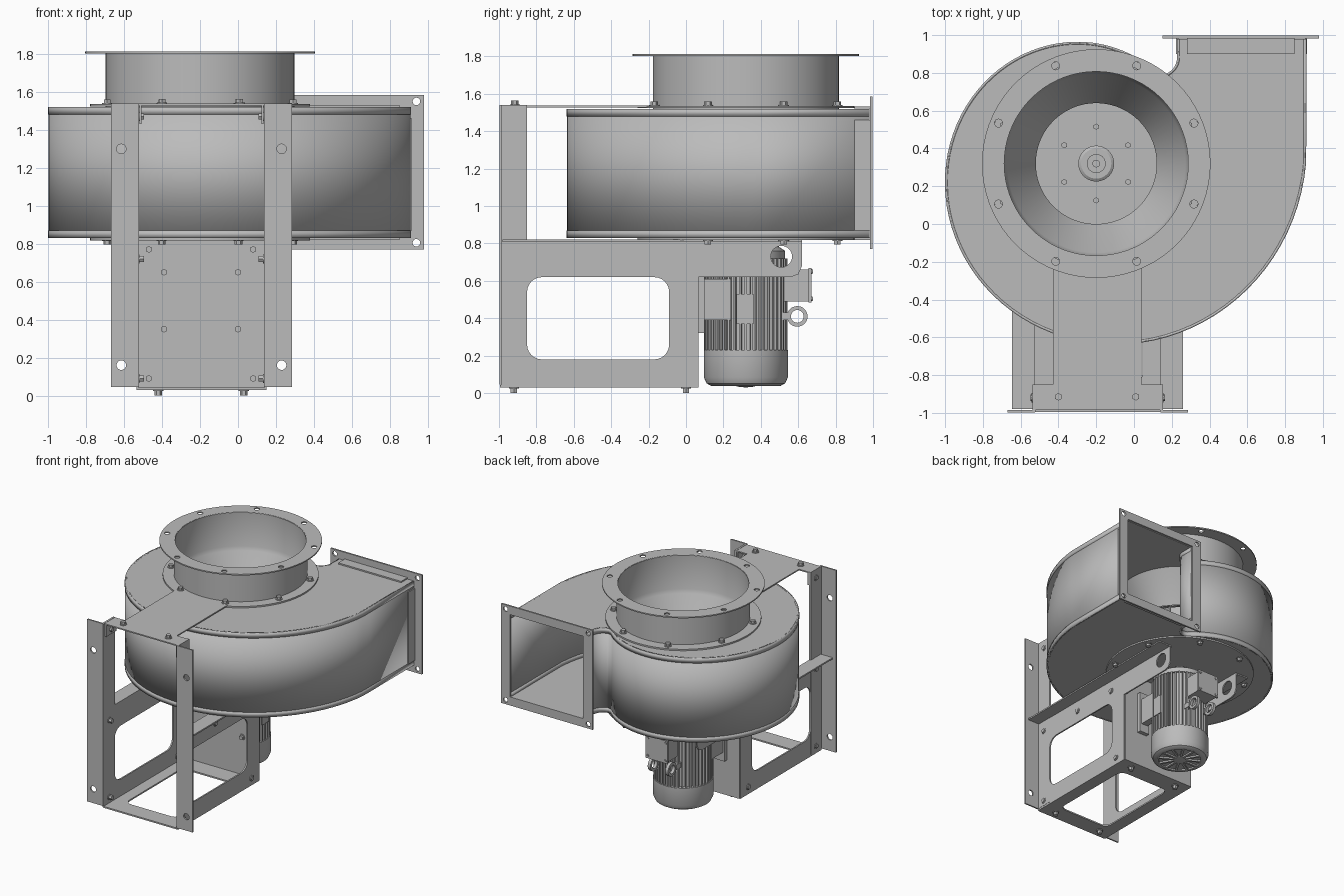
import bpy, bmesh
from math import sin, cos, pi, radians
from mathutils import Matrix, Vector

cube = bpy.data.objects.get("Cube")
if cube:
    bpy.data.objects.remove(cube)

CX, CY = -0.2, 0.32          # fan axis
Z0, Z1 = 0.83, 1.52          # housing bottom and top

grey = bpy.data.materials.new("painted_grey")
grey.use_nodes = True
grey.diffuse_color = (0.5, 0.5, 0.5, 1)
grey.node_tree.nodes["Principled BSDF"].inputs["Base Color"].default_value = (0.5, 0.5, 0.5, 1)


def finish(name, bm, smooth=True):
    bmesh.ops.remove_doubles(bm, verts=bm.verts, dist=0.0002)
    bmesh.ops.recalc_face_normals(bm, faces=bm.faces)
    me = bpy.data.meshes.new(name)
    bm.to_mesh(me)
    bm.free()
    me.materials.append(grey)
    ob = bpy.data.objects.new(name, me)
    bpy.context.collection.objects.link(ob)
    if smooth:
        bpy.ops.object.select_all(action='DESELECT')
        bpy.context.view_layer.objects.active = ob
        ob.select_set(True)
        bpy.ops.object.shade_smooth_by_angle(angle=radians(32))
    return ob


def circle(u, v, r, n=48):
    return [(u + r * cos(2 * pi * i / n), v + r * sin(2 * pi * i / n)) for i in range(n)]


def rrect(u0, v0, u1, v1, r=0.0, n=6):
    if r == 0:
        return [(u0, v0), (u1, v0), (u1, v1), (u0, v1)]
    pts = []
    for k, (u, v) in enumerate([(u1 - r, v1 - r), (u0 + r, v1 - r), (u0 + r, v0 + r), (u1 - r, v0 + r)]):
        for i in range(n + 1):
            a = (k + i / n) * pi / 2
            pts.append((u + r * cos(a), v + r * sin(a)))
    return pts


AXES = {'z': ((1, 0, 0), (0, 1, 0), (0, 0, 1)),
        'y': ((1, 0, 0), (0, 0, 1), (0, -1, 0)),
        'x': ((0, 1, 0), (0, 0, 1), (1, 0, 0))}


def plate(name, axis, at, t, *loops):
    """Sheet with outline loops[0] and holes loops[1:], centred at 'at' along axis."""
    cu = bpy.data.curves.new(name, 'CURVE')
    cu.dimensions, cu.fill_mode, cu.extrude = '2D', 'BOTH', t / 2
    for loop in loops:
        sp = cu.splines.new('POLY')
        sp.points.add(len(loop) - 1)
        for p, (u, v) in zip(sp.points, loop):
            p.co = (u, v, 0, 1)
        sp.use_cyclic_u = True
    tmp = bpy.data.objects.new(name + "_outline", cu)
    bpy.context.collection.objects.link(tmp)
    me = tmp.evaluated_get(bpy.context.evaluated_depsgraph_get()).to_mesh()
    bm = bmesh.new()
    bm.from_mesh(me)
    bpy.data.objects.remove(tmp)
    u, v, w = (Vector(a) for a in AXES[axis])
    m = Matrix((u, v, w)).transposed().to_4x4()
    m.translation = Vector([abs(c) * at for c in w])
    bm.transform(m)
    return finish(name, bm)


def box(name, lo, hi):
    bm = bmesh.new()
    size = [b - a for a, b in zip(lo, hi)]
    mid = [(a + b) / 2 for a, b in zip(lo, hi)]
    bmesh.ops.create_cube(bm, size=1, matrix=Matrix.Translation(mid) @ Matrix.Diagonal((*size, 1)))
    return finish(name, bm, False)


def lathe(name, profile, n=72, closed=False):
    bm = bmesh.new()
    vs = [bm.verts.new((CX + r, CY, z)) for r, z in profile]
    pairs = list(zip(vs, vs[1:] + vs[:1])) if closed else list(zip(vs, vs[1:]))
    es = [bm.edges.new(p) for p in pairs]
    bmesh.ops.spin(bm, geom=vs + es, cent=(CX, CY, 0), axis=(0, 0, 1), angle=2 * pi, steps=n)
    return finish(name, bm)


def bolts(name, axis, spots, r=0.02, h=0.025):
    """Hex heads with washers centred on the given spots."""
    bm = bmesh.new()
    rot = Vector((0, 0, 1)).rotation_difference(Vector(axis)).to_matrix().to_4x4()
    for s in spots:
        for seg, rad, hh in ((6, r, h), (16, r * 1.35, 0.006)):
            m = Matrix.Translation(Vector(s) + Vector(axis) * hh / 2) @ rot
            bmesh.ops.create_cone(bm, cap_ends=True, segments=seg, radius1=rad, radius2=rad, depth=hh, matrix=m)
    return finish(name, bm, False)


def ring_spots(r, z, n, start):
    return [(CX + r * cos(start + 2 * pi * i / n), CY + r * sin(start + 2 * pi * i / n), z) for i in range(n)]


# Scroll housing: spiral, straight outlet wall, rounded tongue
scroll = [(0.235, 0.98)]
scroll += [(0.135 + 0.1 * cos(a), 0.882 - 0.1 * sin(a)) for a in [radians(10 * i) for i in range(9)]]
for i in range(56, 364, 4):
    r = 0.63 + 0.158 * (i - 90) / 90
    scroll.append((CX + r * cos(radians(i)), CY + r * sin(radians(i))))
scroll += [(0.905, 0.42), (0.905, 0.98)]


def band(name, z0, z1, t, offset):
    bm = bmesh.new()
    lo = [bm.verts.new((x, y, z0)) for x, y in scroll]
    hi = [bm.verts.new((x, y, z1)) for x, y in scroll]
    for i in range(len(scroll) - 1):
        bm.faces.new((lo[i], lo[i + 1], hi[i + 1], hi[i]))
    me = finish(name, bm)
    mod = me.modifiers.new("thickness", 'SOLIDIFY')
    mod.thickness, mod.offset = t, offset
    return me


band("scroll_wall", Z0, Z1, 0.008, 0)
for name, z in (("lower_rim", Z0), ("upper_rim", Z1 - 0.04)):
    band(name, z, z + 0.04, 0.014, 0)
plate("housing_top", 'z', Z1 - 0.004, 0.008, scroll, circle(CX, CY, 0.48, 64))
plate("housing_bottom", 'z', Z0 + 0.004, 0.008, scroll)

# Outlet flange with angle legs
plate("outlet_flange", 'y', 0.99, 0.014, rrect(0.15, 0.77, 0.98, 1.585),
      rrect(0.235, 0.84, 0.9, 1.515), *[circle(x, z, 0.02, 16) for x in (0.19, 0.94) for z in (0.805, 1.55)])
for z in (Z0 - 0.005, Z1 + 0.005):
    box("outlet_leg", (0.28, 0.9, z - 0.006), (0.85, 0.985, z + 0.006))
for x in (0.229, 0.911):
    box("outlet_side_leg", (x - 0.006, 0.9, 0.87), (x + 0.006, 0.985, 1.46))

# Inlet collar, cone and flanges
lathe("inlet_collar", [(0.497, 1.81), (0.497, 1.52), (0.48, 1.5), (0.33, 1.24), (0.32, 1.24),
                       (0.472, 1.505), (0.487, 1.535), (0.487, 1.81)], closed=True)
plate("inlet_flange", 'z', 1.807, 0.01, circle(CX, CY, 0.605, 72), circle(CX, CY, 0.49, 72),
      *[circle(x, y, 0.021, 16) for x, y, z in ring_spots(0.56, 0, 8, pi / 8)])
plate("inlet_base_ring", 'z', 1.53, 0.012, circle(CX, CY, 0.58, 72), circle(CX, CY, 0.49, 72))
bolts("inlet_bolts", (0, 0, 1), ring_spots(0.53, 1.535, 8, pi / 8))
plate("motor_ring", 'z', 0.824, 0.012, circle(CX, CY, 0.58, 72))
bolts("motor_ring_bolts", (0, 0, -1), ring_spots(0.53, 0.82, 8, pi / 8))

# Impeller
plate("impeller_disc", 'z', 0.9, 0.012, circle(CX, CY, 0.5, 72))
lathe("impeller_shroud", [(0.34, 1.24), (0.5, 1.16), (0.5, 1.15), (0.34, 1.23)], closed=True)
lathe("impeller_hub", [(0, 0.96), (0.02, 0.96), (0.02, 0.945), (0.05, 0.945), (0.05, 0.93), (0.08, 0.93),
                       (0.095, 0.92), (0.095, 0.84), (0, 0.84)], 40)
bolts("hub_bolts", (0, 0, 1), ring_spots(0.195, 0.906, 6, pi / 6), 0.016, 0.02)
bm = bmesh.new()
for i in range(10):
    m = (Matrix.Translation((CX, CY, 1.03)) @ Matrix.Rotation(2 * pi * i / 10, 4, 'Z')
         @ Matrix.Translation((0.42, 0, 0)) @ Matrix.Rotation(radians(35), 4, 'Z') @ Matrix.Diagonal((0.16, 0.008, 0.26, 1)))
    bmesh.ops.create_cube(bm, size=1, matrix=m)
finish("impeller_blades", bm, False)

# Support frame: mirrored side panels, ledges and front columns
FL, FR = -0.53, 0.145
panel = [(-0.99, 0.03), (0.06, 0.03), (0.06, 0.62), (0.56, 0.62), (0.6, 0.635), (0.62, 0.68), (0.62, 0.82), (-0.99, 0.82)]
for side, x, s in (("right", FL, -1), ("left", FR, 1)):
    plate(side + "_side_panel", 'x', x, 0.012, panel, rrect(-0.85, 0.18, -0.09, 0.62, 0.08), circle(0.51, 0.73, 0.057, 32))
    a, b = sorted((x, x + s * 0.115))
    box(side + "_ledge", (a, -0.98, 0.808), (b, 0.62, 0.82))
    a, b = sorted((x - s * 0.005, x + s * 0.14))
    xm = x + s * 0.085
    plate(side + "_column_face", 'y', -0.992, 0.012, rrect(a, 0.045, b, 1.54),
          circle(xm, 1.3, 0.025, 20), circle(xm, 0.16, 0.025, 20))
    box(side + "_column_web", (x - 0.008, -0.995, 0.045), (x + 0.008, -0.85, 1.54))
    bolts(side + "_frame_bolts", (s, 0, 0), [(x + s * 0.006, y, z) for y, z in (
        (-0.92, 0.72), (-0.51, 0.72), (-0.1, 0.72), (-0.92, 0.09), (-0.04, 0.09), (-0.92, 1.47))], 0.018, 0.012)
    bolts(side + "_frame_nuts", (-s, 0, 0), [(x - s * 0.006, y, z) for y, z in (
        (-0.92, 0.72), (-0.1, 0.72), (-0.92, 0.09), (-0.04, 0.09), (-0.92, 1.47))], 0.018, 0.03)
    box(side + "_strap_lip", (x - s * 0.016 - 0.005, -0.98, 1.43), (x - s * 0.016 + 0.005, -0.85, 1.53))
plate("frame_floor", 'z', 0.036, 0.012, rrect(FL, -0.995, FR, 0.06), rrect(-0.43, -0.85, 0.045, -0.1, 0.06))
plate("motor_panel", 'y', 0.06, 0.012, rrect(FL, 0.03, FR, 0.82))
bolts("floor_bolts", (0, 0, -1), [(x, y, 0.03) for x in (-0.42, 0.03) for y in (-0.92, 0.0)], 0.02, 0.03)
bolts("panel_bolts", (0, -1, 0), [(x, 0.054, z) for x in (-0.39, 0.0) for z in (0.35, 0.65)]
      + [(x, 0.054, z) for x in (-0.47, 0.08) for z in (0.09, 0.77)], 0.018, 0.02)

# Top tie strap from columns to inlet
plate("top_strap", 'z', 1.533, 0.01, [(FL, -0.985), (FR, -0.985), (FR, -0.85), (0.04, -0.85), (0.04, -0.19),
                                      (-0.43, -0.19), (-0.43, -0.85), (FL, -0.85)])
bolts("strap_bolts", (0, 0, 1), [(x, -0.915, 1.538) for x in (-0.4, 0.01)])

# Motor: fan cover, finned body, end bell, shaft
lathe("fan_cover", [(0, 0.05), (0.165, 0.05), (0.165, 0.038), (0.185, 0.038), (0.21, 0.052), (0.225, 0.085), (0.225, 0.23), (0, 0.23)])
lathe("motor_body", [(0, 0.22), (0.195, 0.22), (0.195, 0.72), (0.21, 0.72), (0.21, 0.76), (0.15, 0.8), (0.04, 0.8), (0.04, 0.85), (0, 0.85)], 48)
bm = bmesh.new()
for i in range(44):
    m = (Matrix.Translation((CX, CY, 0.475)) @ Matrix.Rotation(2 * pi * i / 44, 4, 'Z')
         @ Matrix.Translation((0.205, 0, 0)) @ Matrix.Diagonal((0.035, 0.012, 0.49, 1)))
    bmesh.ops.create_cube(bm, size=1, matrix=m)
finish("cooling_fins", bm, False)
bm = bmesh.new()
for i in range(12):
    m = (Matrix.Translation((CX, CY, 0.044)) @ Matrix.Rotation(2 * pi * i / 12, 4, 'Z')
         @ Matrix.Translation((0.11, 0, 0)) @ Matrix.Diagonal((0.13, 0.018, 0.014, 1)))
    bmesh.ops.create_cube(bm, size=1, matrix=m)
finish("cover_grille", bm, False)
lathe("grille_hub", [(0, 0.03), (0.05, 0.035), (0.05, 0.055), (0, 0.055)], 32)

# Motor fittings: feet, nameplate, terminal box, lifting eyes
for s in (-1, 1):
    x = CX + s * 0.175
    box("motor_foot", (x - 0.045, 0.066, 0.32), (x + 0.045, 0.1, 0.67))
    box("foot_web", (x - 0.03, 0.066, 0.39), (x + 0.03, 0.24, 0.61))
box("name_plate", (0.02, 0.27, 0.37), (0.028, 0.36, 0.53))
box("terminal_box", (-0.29, 0.5, 0.49), (-0.11, 0.66, 0.66))
box("terminal_lid", (-0.3, 0.655, 0.485), (-0.1, 0.67, 0.67))
bolts("lid_screws", (0, 1, 0), [(x, 0.67, z) for x in (-0.28, -0.12) for z in (0.505, 0.65)], 0.009, 0.008)
for x in (-0.28, -0.12):
    plate("lifting_eye", 'x', x, 0.025, circle(0.595, 0.41, 0.055, 32), circle(0.595, 0.41, 0.034, 32))
    box("eye_shank", (x - 0.018, 0.49, 0.39), (x + 0.018, 0.55, 0.43))
